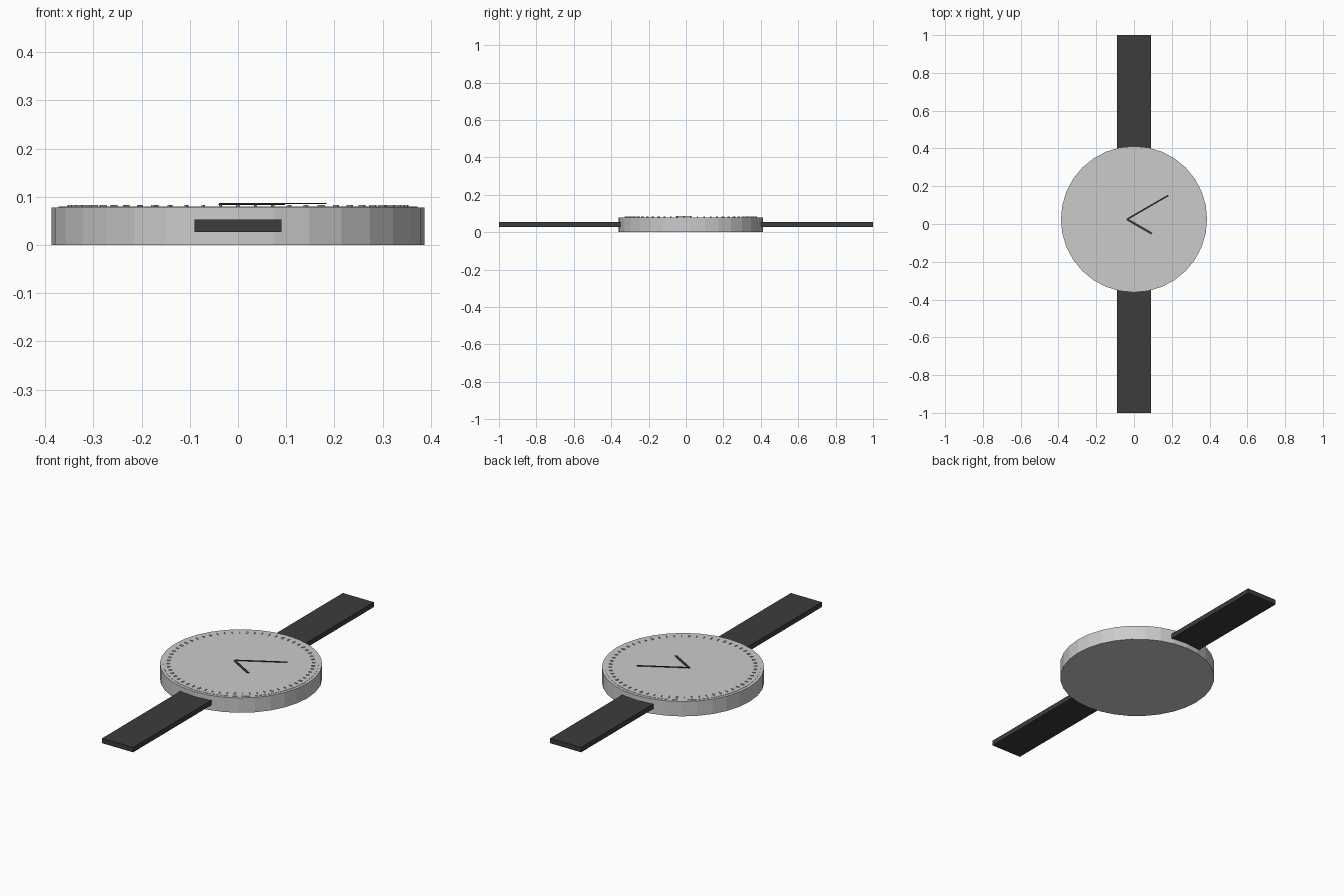
import bpy, bmesh, math
from mathutils import Matrix, Vector

if "Cube" in bpy.data.objects:
    bpy.data.objects.remove(bpy.data.objects["Cube"])

CY = 0.025          # centre of the case along y
RADIUS = 0.387

dark = bpy.data.materials.new("dark_strap")
dark.diffuse_color = (0.045, 0.045, 0.045, 1)
dark.use_nodes = True
dark.node_tree.nodes["Principled BSDF"].inputs["Base Color"].default_value = dark.diffuse_color
black = bpy.data.materials.new("dark_hand")
black.diffuse_color = (0.04, 0.04, 0.04, 1)
black.use_nodes = True
black.node_tree.nodes["Principled BSDF"].inputs["Base Color"].default_value = black.diffuse_color


def finish(name, bm, mat=None):
    mesh = bpy.data.meshes.new(name)
    bm.to_mesh(mesh)
    bm.free()
    ob = bpy.data.objects.new(name, mesh)
    bpy.context.collection.objects.link(ob)
    if mat:
        mesh.materials.append(mat)
    return ob


def add_box(bm, centre, size, angle=0.0, pivot=(0, 0, 0)):
    """Box placed at centre, then turned about z and moved to pivot."""
    m = (Matrix.Translation(pivot) @ Matrix.Rotation(angle, 4, 'Z')
         @ Matrix.Translation(centre) @ Matrix.Diagonal((*size, 1)))
    bmesh.ops.create_cube(bm, size=1, matrix=m)


def disc(name, r, z0, z1, sides=32):
    bm = bmesh.new()
    bmesh.ops.create_cone(bm, cap_ends=True, segments=sides, radius1=r, radius2=r,
                          depth=z1 - z0,
                          matrix=Matrix.Translation((0, CY, (z0 + z1) / 2)))
    return finish(name, bm)


# Case and slightly raised dial
disc("case", RADIUS, 0, 0.078)
disc("dial", 0.372, 0.07, 0.0795)

# Sixty minute marks, wider on the hours
bm = bmesh.new()
for i in range(60):
    hour = i % 5 == 0
    add_box(bm, (0.346, 0, 0.0805), (0.016, 0.009 if hour else 0.004, 0.005),
            math.radians(6 * i), (0, CY, 0))
finish("minute_marks", bm)

# Hands share one end point left of centre
for name, length, width, z, deg in (("minute_hand", 0.252, 0.008, 0.0862, 30),
                                    ("hour_hand", 0.152, 0.012, 0.0842, -30)):
    bm = bmesh.new()
    add_box(bm, (length / 2, 0, z), (length, width, 0.0025),
            math.radians(deg), (-0.037, CY, 0))
    finish(name, bm, black)

# Two strap halves
for name, y0, y1 in (("front_strap", -1.0, -0.35), ("back_strap", 0.40, 1.0)):
    bm = bmesh.new()
    add_box(bm, (0, (y0 + y1) / 2, 0.04), (0.18, y1 - y0, 0.026))
    finish(name, bm, dark)
